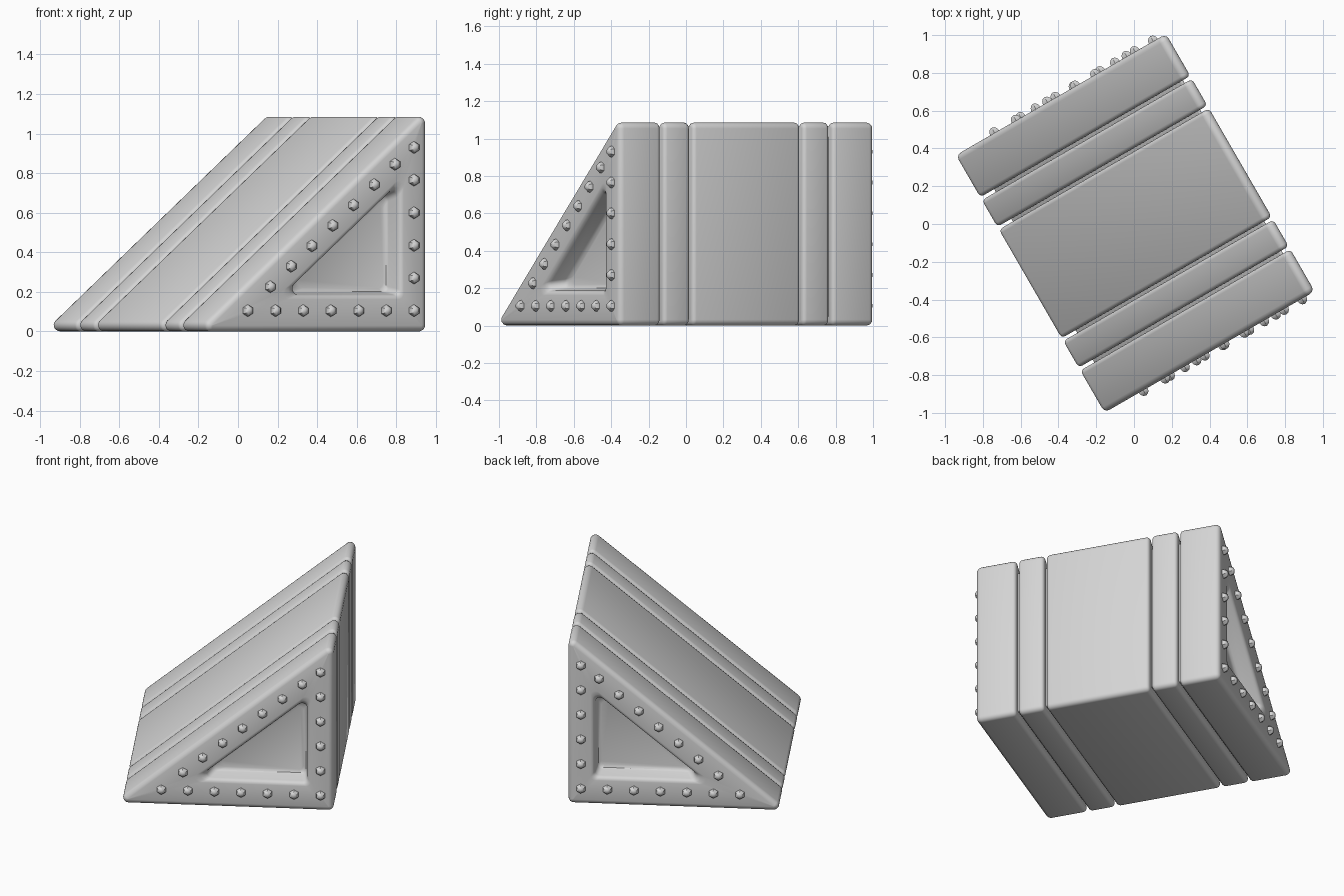
import bpy, bmesh, math
from mathutils import Matrix, Vector

if "Cube" in bpy.data.objects:
    bpy.data.objects.remove(bpy.data.objects["Cube"], do_unlink=True)

TURN = Matrix.Rotation(math.radians(30), 4, 'Z')
TIP, BACK, SLOPE = -0.69, 0.65, 0.837      # wedge cross-section
LEAN = math.cos(math.atan(SLOPE))
END = 0.787                                # half length of the wedge
STEPS = 6

grey = bpy.data.materials.new("plain_grey")
grey.use_nodes = True
grey.diffuse_color = (0.66, 0.66, 0.66, 1)
grey.node_tree.nodes["Principled BSDF"].inputs["Base Color"].default_value = (0.66, 0.66, 0.66, 1)


def ring(y, base, back, slope, radius):
    """Rounded triangle, moved inward by one distance for each edge."""
    drop = slope / LEAN
    right = BACK - back
    corners = [Vector((TIP + (base + drop) / SLOPE, y, base)),
               Vector((right, y, base)),
               Vector((right, y, SLOPE * (right - TIP) - drop))]
    points = []
    for i, p in enumerate(corners):
        a = (corners[i - 1] - p).normalized()
        b = (corners[(i + 1) % 3] - p).normalized()
        half = a.angle(b) / 2
        centre = p + (a + b).normalized() * radius / math.sin(half)
        start = (p + a * radius / math.tan(half) - centre).normalized()
        stop = (p + b * radius / math.tan(half) - centre).normalized()
        points += [centre + start.slerp(stop, k / STEPS) * radius for k in range(STEPS + 1)]
    return points


def finish(name, bm):
    bmesh.ops.recalc_face_normals(bm, faces=bm.faces)
    bm.transform(TURN)
    mesh = bpy.data.meshes.new(name)
    bm.to_mesh(mesh)
    bm.free()
    mesh.materials.append(grey)
    obj = bpy.data.objects.new(name, mesh)
    bpy.context.collection.objects.link(obj)
    bpy.ops.object.select_all(action='DESELECT')
    obj.select_set(True)
    bpy.context.view_layer.objects.active = obj
    bpy.ops.object.shade_smooth_by_angle(angle=math.radians(40))


def loft(name, rings):
    bm = bmesh.new()
    loops = [[bm.verts.new(p) for p in r] for r in rings]
    for low, high in zip(loops, loops[1:]):
        for i in range(len(low)):
            bm.faces.new((low[i - 1], low[i], high[i], high[i - 1]))
    bm.faces.new(loops[0])
    bm.faces.new(loops[-1])
    finish(name, bm)


def rounded_edge(y, side, size):
    """Rings rolling from the skin over to a flat end at y."""
    rings = []
    for k in range(4):
        t = math.radians(30 * k)
        inset = size * (1 - math.cos(t))
        rings.append(ring(y - side * size * (1 - math.sin(t)),
                          inset, inset, inset, 0.032 - inset))
    return rings


def recess(side):
    """Rings of the triangular pocket, with soft lip and soft floor edge."""
    rings = []
    for inset, depth in ((0, 0), (0.012, 0.003), (0.02, 0.012), (0.025, 0.025),
                         (0.034, 0.095), (0.04, 0.108), (0.055, 0.115)):
        rings.append(ring(side * (END - depth), 0.162 + inset, 0.137 + inset,
                          0.162 + inset, 0.03))
    return rings


# Ribbed body
loft("middle_block", rounded_edge(-0.332, -1, 0.022)[::-1] + rounded_edge(0.332, 1, 0.022))
loft("inner_core", [ring(y, 0.045, 0.045, 0.045, 0.01) for y in (-0.6, 0.6)])
for label, side in (("front", -1), ("rear", 1)):
    loft(label + "_rib", rounded_edge(side * 0.349, -side, 0.022)[::-1]
         + rounded_edge(side * 0.512, side, 0.022))
    loft(label + "_end_block", rounded_edge(side * 0.53, -side, 0.022)[::-1]
         + rounded_edge(side * END, side, 0.03) + recess(side))

# Rivets along the three bars of each end frame
left, right, low, high = -0.398, 0.572, 0.105, 0.93
spots = [(left + (right - left) * i / 6, low) for i in range(7)]
spots += [(right, low + (high - low) * i / 5) for i in range(1, 6)]
spots += [(left + 0.01 + (right - left) * i / 8, low + 0.018 + (high - low) * i / 8)
          for i in range(1, 8)]
for label, side in (("front", -1), ("rear", 1)):
    bm = bmesh.new()
    for x, z in spots:
        place = Matrix.Translation((x, side * END, z)) @ Matrix.Rotation(math.pi / 2, 4, 'X')
        bmesh.ops.create_uvsphere(bm, u_segments=6, v_segments=6, radius=0.031, matrix=place)
    finish(label + "_rivets", bm)
